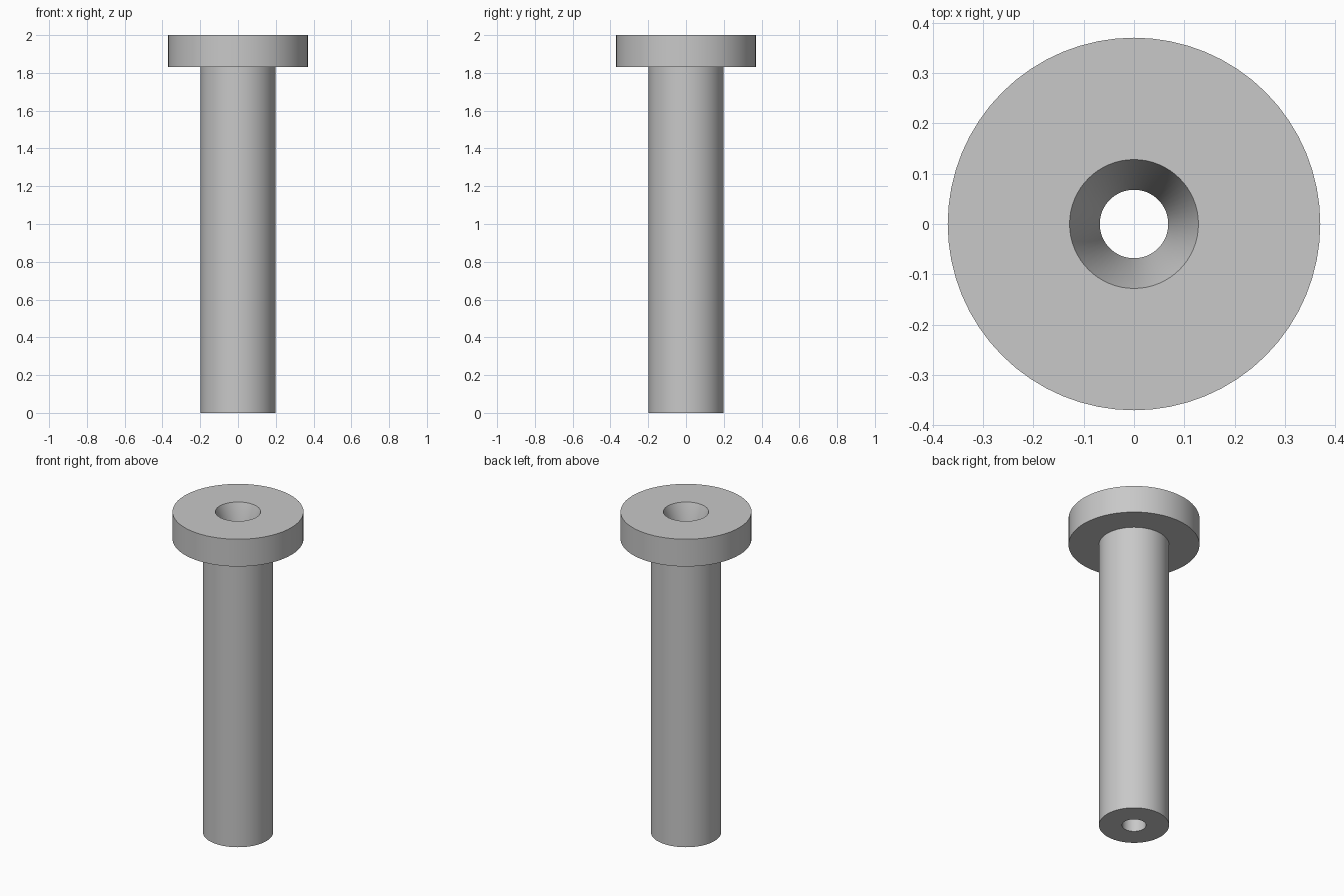
import bpy, bmesh, math

cube = bpy.data.objects.get("Cube")
if cube:
    bpy.data.objects.remove(cube, do_unlink=True)

SEGMENTS = 64
HEIGHT = 2.0
HEAD_BASE = 1.83
HEAD_RADIUS = 0.37
SHAFT_RADIUS = 0.198
BORE_RADIUS = 0.068
MOUTH_RADIUS = 0.128

# Plain grey material
grey = bpy.data.materials.new("plain_grey")
grey.use_nodes = True
colour = (0.58, 0.58, 0.58, 1)
grey.diffuse_color = colour
grey.node_tree.nodes["Principled BSDF"].inputs["Base Color"].default_value = colour

# Closed section: shaft, flanged head, flared mouth and through bore
section = [
    (BORE_RADIUS, 0),
    (SHAFT_RADIUS, 0),
    (SHAFT_RADIUS, HEAD_BASE),
    (HEAD_RADIUS, HEAD_BASE),
    (HEAD_RADIUS, HEIGHT),
    (MOUTH_RADIUS, HEIGHT),
    (BORE_RADIUS, HEAD_BASE),
]

bm = bmesh.new()
verts = [bm.verts.new((r, 0, z)) for r, z in section]
edges = [bm.edges.new((a, b)) for a, b in zip(verts, verts[1:] + verts[:1])]
bmesh.ops.spin(bm, geom=verts + edges, cent=(0, 0, 0), axis=(0, 0, 1),
               angle=math.tau, steps=SEGMENTS, use_merge=True)
bmesh.ops.remove_doubles(bm, verts=bm.verts[:], dist=0.0001)
bmesh.ops.recalc_face_normals(bm, faces=bm.faces[:])

mesh = bpy.data.meshes.new("flanged_sleeve")
bm.to_mesh(mesh)
bm.free()
mesh.materials.append(grey)
sleeve = bpy.data.objects.new("flanged_sleeve", mesh)
bpy.context.collection.objects.link(sleeve)

# Smooth walls, crisp rims
bpy.ops.object.select_all(action="DESELECT")
sleeve.select_set(True)
bpy.context.view_layer.objects.active = sleeve
bpy.ops.object.shade_smooth_by_angle(angle=math.radians(30))
